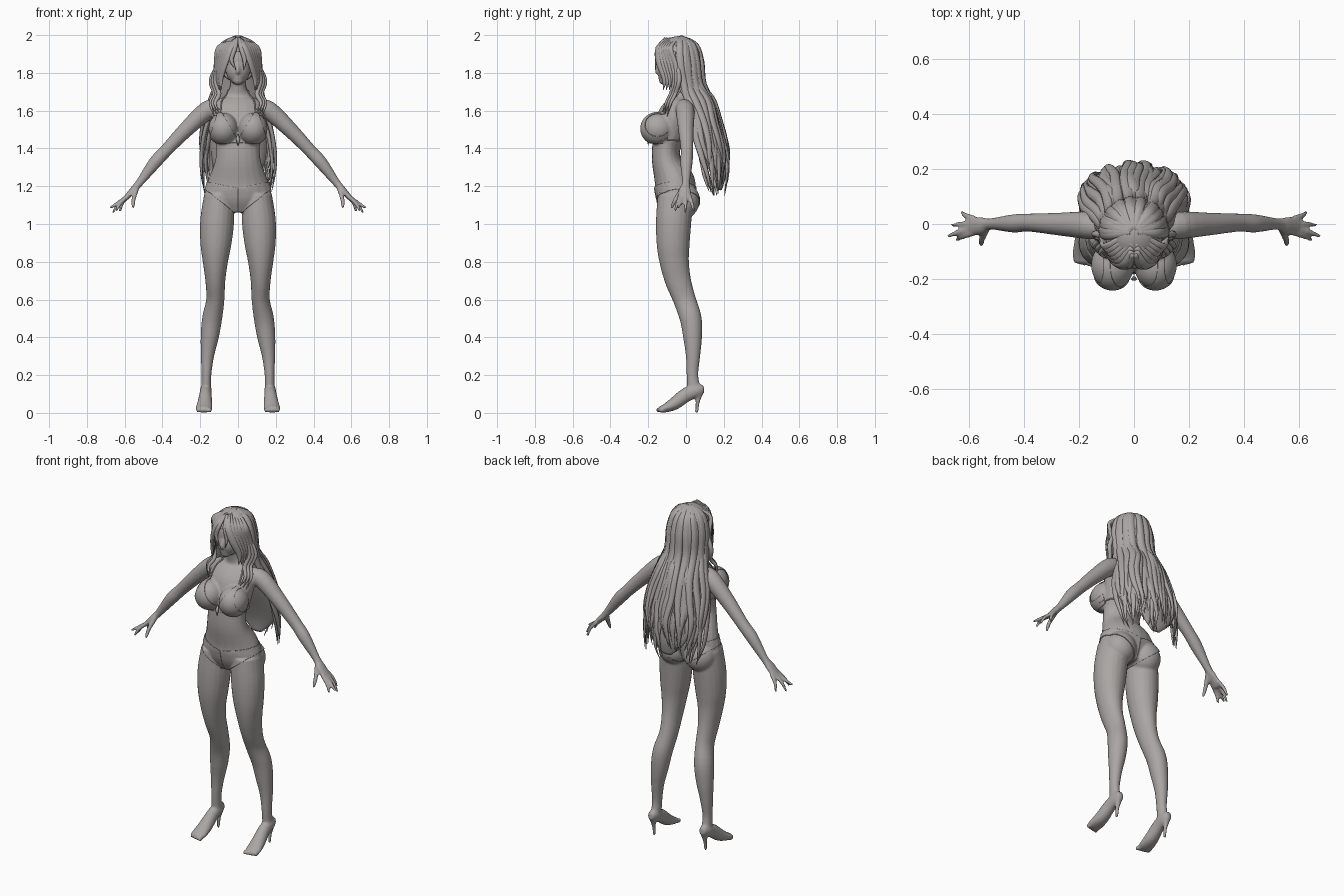
import bpy
import bmesh
import math
import random
from mathutils import Vector, Matrix

random.seed(4)
X_AXIS, Y_AXIS = Vector((1, 0, 0)), Vector((0, 1, 0))
SIDES = (-1, 1)

default_cube = bpy.data.objects.get("Cube")
if default_cube:
    bpy.data.objects.remove(default_cube, do_unlink=True)

# One warm grey for the whole figure
clay = bpy.data.materials.new("warm_grey")
clay.use_nodes = True
clay.diffuse_color = (0.4, 0.38, 0.37, 1)
clay.node_tree.nodes["Principled BSDF"].inputs["Base Color"].default_value = clay.diffuse_color


def finish(name, bm):
    """Turn a bmesh into a smooth shaded object."""
    bmesh.ops.recalc_face_normals(bm, faces=bm.faces)
    mesh = bpy.data.meshes.new(name)
    bm.to_mesh(mesh)
    bm.free()
    mesh.materials.append(clay)
    for poly in mesh.polygons:
        poly.use_smooth = True
    obj = bpy.data.objects.new(name, mesh)
    bpy.context.collection.objects.link(obj)
    return obj


def resample(rows, steps):
    """Catmull-Rom interpolation through rows of numbers."""
    result = []
    for i in range(len(rows) - 1):
        a, b, c, d = (rows[max(0, min(j, len(rows) - 1))] for j in range(i - 1, i + 3))
        for k in range(steps):
            t = k / steps
            result.append([q + t / 2 * (r - p + t * (2 * p - 5 * q + 4 * r - s
                           + t * (3 * (q - r) + s - p))) for p, q, r, s in zip(a, b, c, d)])
    return result + [list(rows[-1])]


def tube(bm, rows, side=X_AXIS, flip=1, steps=4, sides=20):
    """Loft ellipses along a path; each row is x, y, z, half width along side, half depth."""
    rows = resample(rows, steps)
    centres = [Vector((r[0] * flip, r[1], r[2])) for r in rows]
    rings = []
    for i, row in enumerate(rows):
        along = (centres[min(i + 1, len(rows) - 1)] - centres[max(i - 1, 0)]).normalized()
        across = (side - along * side.dot(along)).normalized()
        out = along.cross(across)
        wide, deep = max(row[3], 0.001), max(row[4], 0.001)
        angles = [math.tau * k / sides for k in range(sides)]
        rings.append([bm.verts.new(centres[i] + across * wide * math.cos(a)
                                   + out * deep * math.sin(a)) for a in angles])
    for low, high in zip(rings, rings[1:]):
        for k in range(sides):
            n = (k + 1) % sides
            bm.faces.new((low[k], low[n], high[n], high[k]))
    bm.faces.new(rings[0])
    bm.faces.new(rings[-1])


def ball(bm, centre, size):
    place = Matrix.Translation(centre) @ Matrix.Diagonal((*size, 1))
    return bmesh.ops.create_uvsphere(bm, u_segments=32, v_segments=20, radius=1, matrix=place)


# Torso and neck
bm = bmesh.new()
tube(bm, [(0, -.05, 1.07, .12, .07), (0, -.055, 1.14, .175, .1), (0, -.06, 1.22, .162, .108),
          (0, -.1, 1.32, .125, .08), (0, -.105, 1.4, .115, .075), (0, -.085, 1.48, .128, .09),
          (0, -.06, 1.57, .14, .09), (0, -.035, 1.64, .125, .065), (0, -.03, 1.68, .07, .047),
          (0, -.04, 1.73, .042, .042), (0, -.06, 1.82, .04, .04)])

# Head with jaw, nose and lips
ball(bm, (0, -.045, 1.865), (.085, .1, .1))
ball(bm, (0, -.09, 1.815), (.064, .062, .075))
ball(bm, (0, -.117, 1.762), (.03, .027, .026))
tube(bm, [(0, -.143, 1.85, .007, .008), (0, -.153, 1.81, .011, .012), (0, -.145, 1.795, .007, .006)])
ball(bm, (0, -.14, 1.776), (.018, .008, .008))

for s in SIDES:
    ball(bm, (s * .078, -.15, 1.505), (.078, .088, .084))
    ball(bm, (s * .088, -.015, 1.12), (.088, .086, .092))
    # Leg
    tube(bm, [(.1, -.055, 1.15, .08, .095), (.11, -.065, 1.02, .09, .094), (.117, -.068, .9, .083, .088),
              (.12, -.062, .8, .067, .078), (.12, -.042, .7, .053, .069), (.12, -.008, .6, .048, .06),
              (.137, .025, .5, .053, .058), (.15, .035, .4, .048, .05), (.162, .037, .3, .035, .038),
              (.167, .034, .2, .026, .031), (.168, .042, .13, .027, .035)], flip=s)
    # Raised foot with heel and toes
    tube(bm, [(.17, .095, .125, .017, .02), (.17, .06, .12, .03, .036), (.172, .0, .095, .033, .038),
              (.176, -.06, .05, .04, .034), (.18, -.11, .025, .044, .023),
              (.18, -.14, .018, .038, .016)], flip=s)
    tube(bm, [(.17, .075, .12, .025, .023), (.17, .062, .06, .011, .012), (.17, .056, .0, .008, .009)], flip=s)
    for toe in range(5):
        ball(bm, (s * (.148 + toe * .016), -.143 + toe * .004, .015), (.0095, .018, .013))
    # Arm and palm
    tube(bm, [(.1, -.015, 1.615, .04, .045), (.165, -.005, 1.6, .05, .05), (.28, 0, 1.495, .041, .041),
              (.38, .005, 1.39, .033, .034), (.44, .002, 1.325, .033, .034), (.52, 0, 1.22, .021, .021),
              (.555, -.006, 1.18, .032, .018), (.6, -.008, 1.13, .034, .013)], Y_AXIS, s)
    # Fingers and thumb
    for root, tip_x, tip_y, tip_z in ((-.033, .645, -.058, 1.07), (-.015, .677, -.045, 1.085),
                                      (.003, .662, -.005, 1.06), (.02, .625, .042, 1.066)):
        tube(bm, [(.58, root, 1.15, .011, .011), ((tip_x + .6) / 2, (root + tip_y) / 2, 1.11, .0105, .0105),
                  (tip_x, tip_y, tip_z, .007, .007)], Y_AXIS, s, sides=10)
    tube(bm, [(.535, -.015, 1.19, .015, .013), (.553, -.055, 1.13, .012, .012),
              (.555, -.078, 1.085, .008, .008)], Y_AXIS, s, sides=10)

# Fuse the parts into one smooth skin
body = finish("body", bm)
fuse = body.modifiers.new("fuse", "REMESH")
fuse.mode = "VOXEL"
fuse.voxel_size = 0.006
soften = body.modifiers.new("soften", "SMOOTH")
soften.factor = 0.5
soften.iterations = 7
graph = bpy.context.evaluated_depsgraph_get()
skin = bpy.data.meshes.new_from_object(body.evaluated_get(graph))
body.modifiers.clear()
body.data = skin
for poly in skin.polygons:
    poly.use_smooth = True


def garment(name, planes):
    """Cut a patch of skin with planes on each side and lift it off the body."""
    for s, label in zip(SIDES, ("right", "left")):
        patch = bmesh.new()
        patch.from_mesh(skin)
        for point, normal in planes:
            bmesh.ops.bisect_plane(patch, geom=patch.verts[:] + patch.edges[:] + patch.faces[:],
                                   plane_co=(point[0] * s, *point[1:]),
                                   plane_no=(normal[0] * s, *normal[1:]), clear_outer=True)
        patch.normal_update()
        for v in patch.verts:
            v.co += v.normal * 0.001
        cloth = finish(label + "_" + name, patch).modifiers.new("cloth", "SOLIDIFY")
        cloth.thickness = 0.004
        cloth.offset = 1


garment("top_cup", [((0, -.1, 0), (0, 1, 0)), ((.005, 0, 1.45), (-.17, 0, .1)),
                    ((.1, 0, 1.61), (.16, 0, .05)), ((0, 0, 1.43), (0, 0, -1))])
garment("brief", [((0, 0, 0), (-1, 0, 0)), ((0, 0, 1.19), (-.2, 0, 1)), ((0, 0, 1.045), (.8, 0, -1))])


def strap(name, points):
    """Run a thin cord over the skin."""
    cord = bmesh.new()
    rows = []
    for p in resample(points, 6):
        found, spot, normal, face = body.closest_point_on_mesh(p)
        rows.append((*(spot + normal * .002), .004, .004))
    tube(cord, rows, Vector((.3, .2, 1)), steps=1, sides=8)
    finish(name, cord)


for s, label in zip(SIDES, ("right", "left")):
    strap(label + "_neck_strap", [(s * .098, -.13, 1.6), (s * .085, -.08, 1.66), (s * .05, -.03, 1.7), (0, .02, 1.71)])
strap("back_strap", [(.14, -.13, 1.44), (.13, -.07, 1.44), (.07, -.02, 1.44), (0, 0, 1.44),
                     (-.07, -.02, 1.44), (-.13, -.07, 1.44), (-.14, -.13, 1.44)])

# Pendant between the cups
bm = bmesh.new()
tube(bm, [(0, -.19, 1.475, .003, .003), (0, -.2, 1.45, .012, .006), (0, -.2, 1.415, .002, .002)], steps=1, sides=6)
finish("top_pendant", bm)

# Hair cap, open at the face
bm = bmesh.new()
ball(bm, (0, -.035, 1.873), (.11, .12, .122))
opening = [f for f in bm.faces if f.calc_center_median().z < 1.91 and f.calc_center_median().y < -.06]
bmesh.ops.delete(bm, geom=opening, context="FACES")
finish("hair_cap", bm)

# Inner mass of the long hair
bm = bmesh.new()
tube(bm, [(0, .0, 1.86, .1, .07), (0, .03, 1.74, .11, .055), (0, .08, 1.6, .13, .055),
          (0, .12, 1.48, .15, .05), (0, .16, 1.36, .15, .04), (0, .18, 1.26, .11, .025),
          (0, .18, 1.18, .03, .01)])
finish("hair_mass", bm)

# Long wavy locks fanned around the back; levels are height, half width, centre y, depth
LEVELS = [(1.992, .015, -.03, .01), (1.95, .083, -.035, .088), (1.86, .113, -.035, .118),
          (1.74, .118, -.02, .116), (1.6, .145, .02, .135), (1.48, .178, .05, .14),
          (1.36, .195, .075, .145), (1.26, .19, .1, .12), (1.18, .175, .13, .075)]
bm = bmesh.new()
LOCKS = 46
for i in range(LOCKS):
    angle = math.pi * (i + random.uniform(-.3, .3)) / (LOCKS - 1)
    phase, layer = random.uniform(0, math.tau), random.uniform(.9, 1.03)
    length = random.uniform(.86, 1.05)
    path = []
    for n, (z, wide, cy, depth) in enumerate(LEVELS):
        wave = angle + math.sin(phase + n * 1.7) * .011 * n
        taper = (.5, 1, 1.1, 1.1, 1.1, 1, .8, .5, .05)[n]
        path.append((wide * layer * math.cos(wave), cy + depth * layer * math.sin(wave),
                     2 - (2 - z) * (length if n > 3 else 1), .019 * taper, .011 * taper))
    tube(bm, path, Vector((-math.sin(angle), math.cos(angle), .01)), sides=8)
finish("long_locks", bm)

# Fringe swept from the parting, and the front locks
bm = bmesh.new()
for s in SIDES:
    for i in range(6):
        k = i / 5
        tube(bm, [(.006, -.1 + .07 * k, 1.983, .012, .006), (.037 + .06 * k, -.146 + .062 * k, 1.935, .02, .011),
                  (.068 + .043 * k, -.143 + .08 * k, 1.855, .021, .011),
                  (.09 + .025 * k, -.115 + .07 * k, 1.77, .015, .01),
                  (.088 + .03 * k, -.12 + .08 * k, 1.71, .001, .001)], Vector((.5 * s, .5, .3)), s, sides=8)
    tube(bm, [(.004, -.11, 1.985, .008, .006), (.02, -.152, 1.93, .015, .009), (.035, -.158, 1.87, .012, .007),
              (.02 + .01 * s, -.163, 1.815, .001, .001)], flip=s, sides=8)
    for i in range(3):
        k = i * .012
        tube(bm, [(.1, -.07 + k, 1.85, .014, .012), (.118 + k, -.06 + k, 1.76, .013, .012),
                  (.1 + k, -.08 + k, 1.69, .012, .01), (.122 + k, -.105 + k, 1.64, .009, .008),
                  (.1 + k, -.125 + k, 1.59 - k, .001, .001)], flip=s, sides=8)
finish("fringe", bm)
